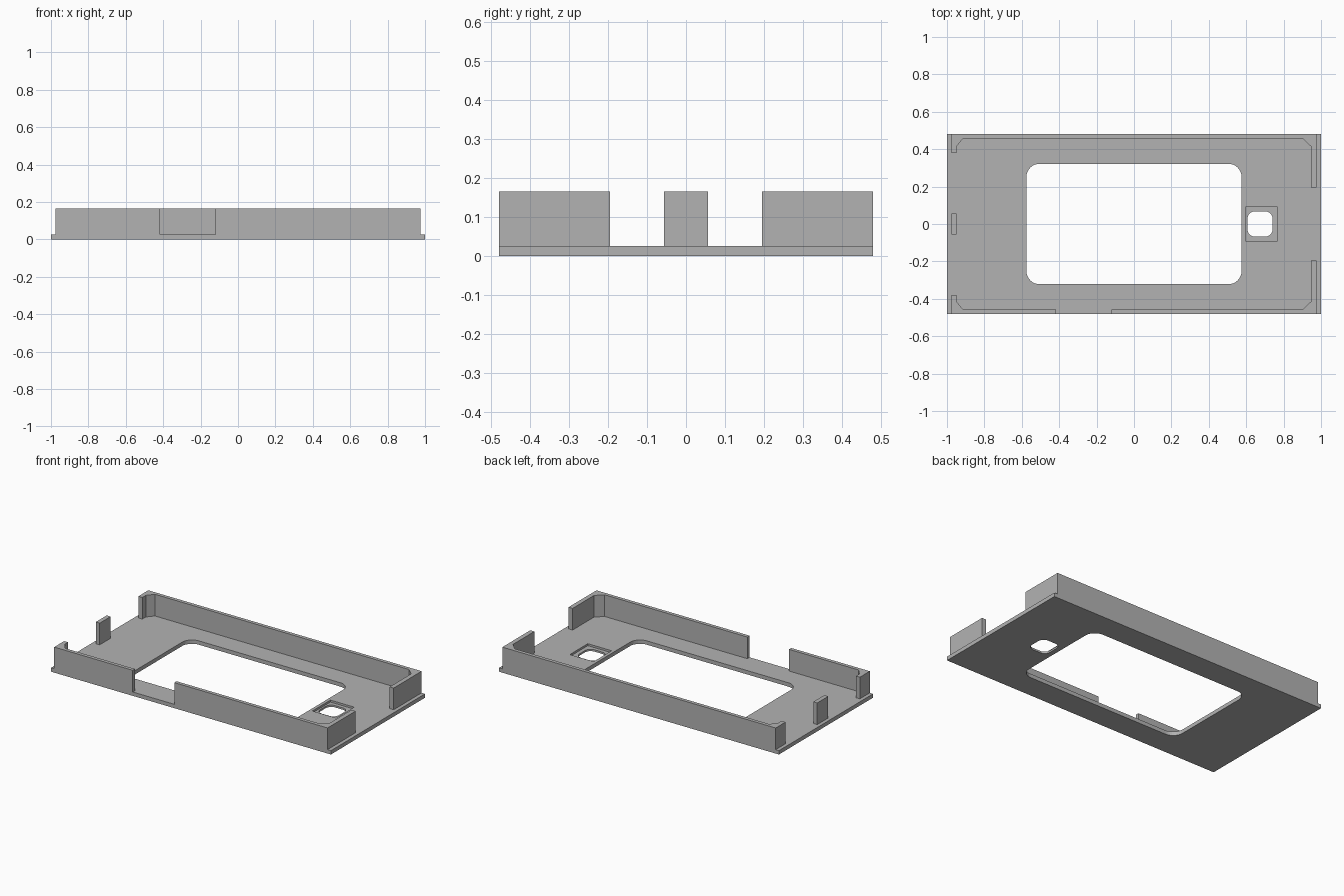
import bpy
import bmesh
from math import cos, sin, pi

default = bpy.data.objects.get("Cube")
if default:
    bpy.data.objects.remove(default, do_unlink=True)

grey = bpy.data.materials.new("plain grey")
grey.use_nodes = True
colour = (0.45, 0.45, 0.45, 1)
grey.diffuse_color = colour
grey.node_tree.nodes["Principled BSDF"].inputs["Base Color"].default_value = colour

BASE, TOP = 0.025, 0.165
HALF_Y, INNER_Y = 0.48, 0.457


def prism(name, outline, z0, z1):
    """Extrude a flat outline between two heights."""
    bm = bmesh.new()
    face = bm.faces.new([bm.verts.new((x, y, z0)) for x, y in outline])
    out = bmesh.ops.extrude_face_region(bm, geom=[face])
    verts = [v for v in out["geom"] if isinstance(v, bmesh.types.BMVert)]
    bmesh.ops.translate(bm, vec=(0, 0, z1 - z0), verts=verts)
    bmesh.ops.recalc_face_normals(bm, faces=bm.faces)
    mesh = bpy.data.meshes.new(name)
    bm.to_mesh(mesh)
    bm.free()
    mesh.materials.append(grey)
    obj = bpy.data.objects.new(name, mesh)
    bpy.context.collection.objects.link(obj)
    return obj


def rectangle(x0, x1, y0, y1):
    return [(x0, y0), (x1, y0), (x1, y1), (x0, y1)]


def rounded(cx, cy, hx, hy, r, steps=8):
    points = []
    for q, (sx, sy) in enumerate([(1, 1), (-1, 1), (-1, -1), (1, -1)]):
        for i in range(steps + 1):
            a = (q + i / steps) * pi / 2
            points.append((cx + sx * (hx - r) + r * cos(a),
                           cy + sy * (hy - r) + r * sin(a)))
    return points


def cut(target, cutter):
    """Subtract a helper solid and discard it."""
    cutter.hide_render = True
    mod = target.modifiers.new("cut", "BOOLEAN")
    mod.operation = "DIFFERENCE"
    mod.solver = "EXACT"
    mod.object = cutter
    bpy.context.view_layer.objects.active = target
    bpy.ops.object.modifier_apply(modifier=mod.name)
    bpy.data.objects.remove(cutter, do_unlink=True)


# Base plate with main window, square recess and small opening
plate = prism("base_plate", rectangle(-1, 1, -HALF_Y, HALF_Y), 0, BASE)
cut(plate, prism("window_cutter", rounded(0, 0, 0.575, 0.322, 0.07), -0.1, 0.1))
cut(plate, prism("recess_cutter", rectangle(0.596, 0.766, -0.092, 0.092), 0.012, 0.1))
cut(plate, prism("opening_cutter", rounded(0.674, 0, 0.067, 0.068, 0.04), -0.1, 0.1))


# Wall ends: outer face, inner face, inner chamfer start, and free end of the return
def corner(side, sy):
    outer, inner, bevel, end = ((-0.977, -0.949, -0.914, 0.379) if side < 0
                                else (0.976, 0.947, 0.902, 0.195))
    return [(bevel, sy * INNER_Y), (inner, sy * 0.414), (inner, sy * end),
            (outer, sy * end), (outer, sy * HALF_Y)]


# Continuous back wall with both returns
prism("back_wall", corner(-1, 1) + corner(1, 1)[::-1], BASE, TOP)

# Front wall in two pieces with a gap between them
for name, side, x in [("front_wall_right", -1, -0.416), ("front_wall_left", 1, -0.119)]:
    prism(name, corner(side, -1) + [(x, -HALF_Y), (x, -INNER_Y)], BASE, TOP)

# Free-standing tab at the centre of the right end
prism("end_tab", rectangle(-0.977, -0.949, -0.056, 0.056), BASE, TOP)
